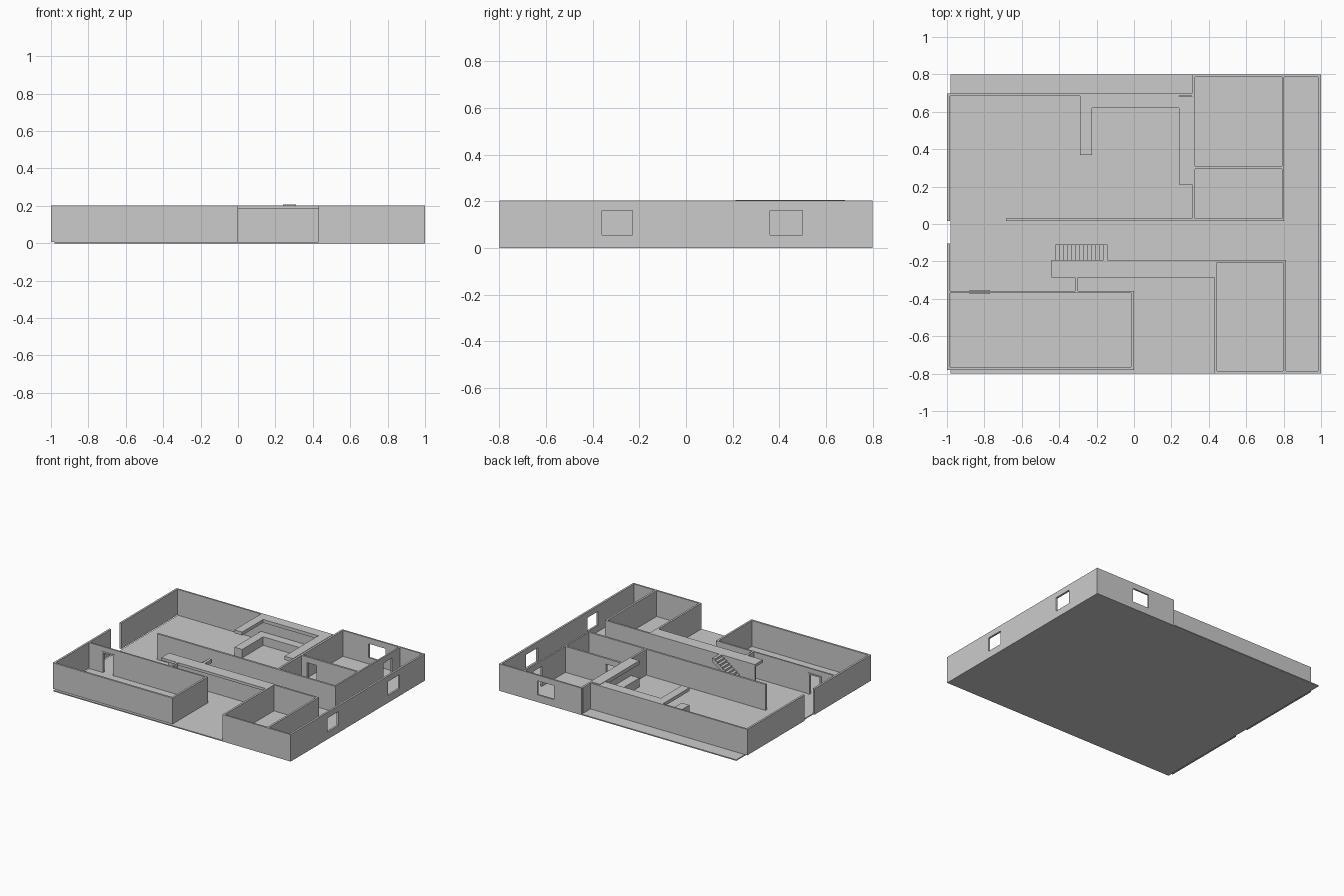
import bpy, bmesh

if "Cube" in bpy.data.objects:
    bpy.data.objects.remove(bpy.data.objects["Cube"])

H = 0.203      # wall top
B = 0.008      # floor top / wall base


def add_box(bm, x0, x1, y0, y1, z0, z1):
    r = bmesh.ops.create_cube(bm, size=1)
    for v in r["verts"]:
        v.co.x = x0 if v.co.x < 0 else x1
        v.co.y = y0 if v.co.y < 0 else y1
        v.co.z = z0 if v.co.z < 0 else z1


def finish(bm, name):
    bmesh.ops.recalc_face_normals(bm, faces=bm.faces[:])
    me = bpy.data.meshes.new(name)
    bm.to_mesh(me)
    bm.free()
    ob = bpy.data.objects.new(name, me)
    bpy.context.collection.objects.link(ob)
    return ob


def boxes(name, *items):
    bm = bmesh.new()
    for b in items:
        add_box(bm, *b)
    return finish(bm, name)


def wall(name, x0, x1, y0, y1, holes=()):
    """Straight wall; holes are (start, end, bottom, top) along its long axis."""
    along_x = (x1 - x0) > (y1 - y0)
    parts = []

    def piece(a, b, z0, z1):
        if b - a > 1e-4 and z1 - z0 > 1e-4:
            parts.append((a, b, y0, y1, z0, z1) if along_x else (x0, x1, a, b, z0, z1))

    a, end = (x0, x1) if along_x else (y0, y1)
    for h0, h1, zb, zt in sorted(holes):
        piece(a, h0, B, H)
        piece(h0, h1, B, zb)
        piece(h0, h1, zt, H)
        a = h1
    piece(a, end, B, H)
    return boxes(name, *parts)


# Floor slab
boxes("floor", (-0.98, 1, -0.8, 0.8, 0, B))

# Outer walls with windows
WZ = (0.055, 0.16)
wall("right_wall", 0.985, 1, -0.8, 0.8, [(-0.36, -0.23, *WZ), (0.36, 0.50, *WZ)])
wall("back_bedroom_wall", 0.312, 0.985, 0.787, 0.8, [(0.54, 0.68, *WZ)])
wall("back_living_wall", -1, 0.312, 0.684, 0.697)
wall("left_living_wall", -1, -0.985, 0.015, 0.684)
wall("left_garage_wall", -1, -0.985, -0.78, -0.105)
wall("front_garage_wall", -0.985, 0, -0.78, -0.765)
wall("front_right_wall", 0.43, 0.985, -0.8, -0.787)

# Inner walls with door openings
DZ = (B, 0.16)
wall("garage_back_wall", -0.985, 0, -0.37, -0.358, [(-0.87, -0.78, *DZ)])
wall("garage_side_wall", -0.015, 0, -0.765, -0.37)
wall("bedroom_left_wall", 0.31, 0.325, 0.03, 0.787)
wall("bedroom_right_wall", 0.79, 0.802, 0.03, 0.787, [(0.59, 0.69, *DZ)])
wall("bedroom_divider", 0.325, 0.79, 0.295, 0.31, [(0.37, 0.45, *DZ)])
wall("hall_wall", -0.685, 0.802, 0.015, 0.03)
wall("stair_wall", -0.44, 0.812, -0.207, -0.193)
wall("store_left_wall", 0.43, 0.445, -0.787, -0.207)
wall("store_right_wall", 0.797, 0.812, -0.787, -0.207)
wall("stub_wall", -0.315, -0.3, -0.358, -0.287)

# Door frame
boxes("door_frame",
      (-0.88, -0.868, -0.373, -0.353, B, 0.168),
      (-0.782, -0.77, -0.373, -0.353, B, 0.168),
      (-0.868, -0.782, -0.373, -0.353, 0.158, 0.168))

# Landing at the top of the stairs
boxes("landing", (-0.44, 0.43, -0.287, -0.207, H - 0.02, H))

# Staircase: sawtooth profile with sloped underside, extruded across
N, SX0, SX1 = 13, -0.42, -0.142
run, rise = (SX1 - SX0) / N, (H - B) / N
profile = [(SX0, B)]
for i in range(N):
    profile += [(SX0 + i * run, B + (i + 1) * rise), (SX0 + (i + 1) * run, B + (i + 1) * rise)]
profile += [(SX1, H - rise - 0.012), (SX0 + run, B)]
bm = bmesh.new()
face = bm.faces.new([bm.verts.new((x, -0.193, z)) for x, z in profile])
ext = bmesh.ops.extrude_face_region(bm, geom=[face])
bmesh.ops.translate(bm, vec=(0, 0.083, 0),
                    verts=[g for g in ext["geom"] if isinstance(g, bmesh.types.BMVert)])
finish(bm, "staircase")

# Kitchen: low counters and matching upper band in a U shape
for name, z0, z1 in (("kitchen_counter", B, 0.072), ("kitchen_upper", H - 0.025, H)):
    boxes(name,
          (-0.288, -0.224, 0.37, 0.684, z0, z1),
          (-0.224, 0.24, 0.62, 0.684, z0, z1),
          (0.24, 0.31, 0.212, 0.682, z0, z1 + 0.003))
